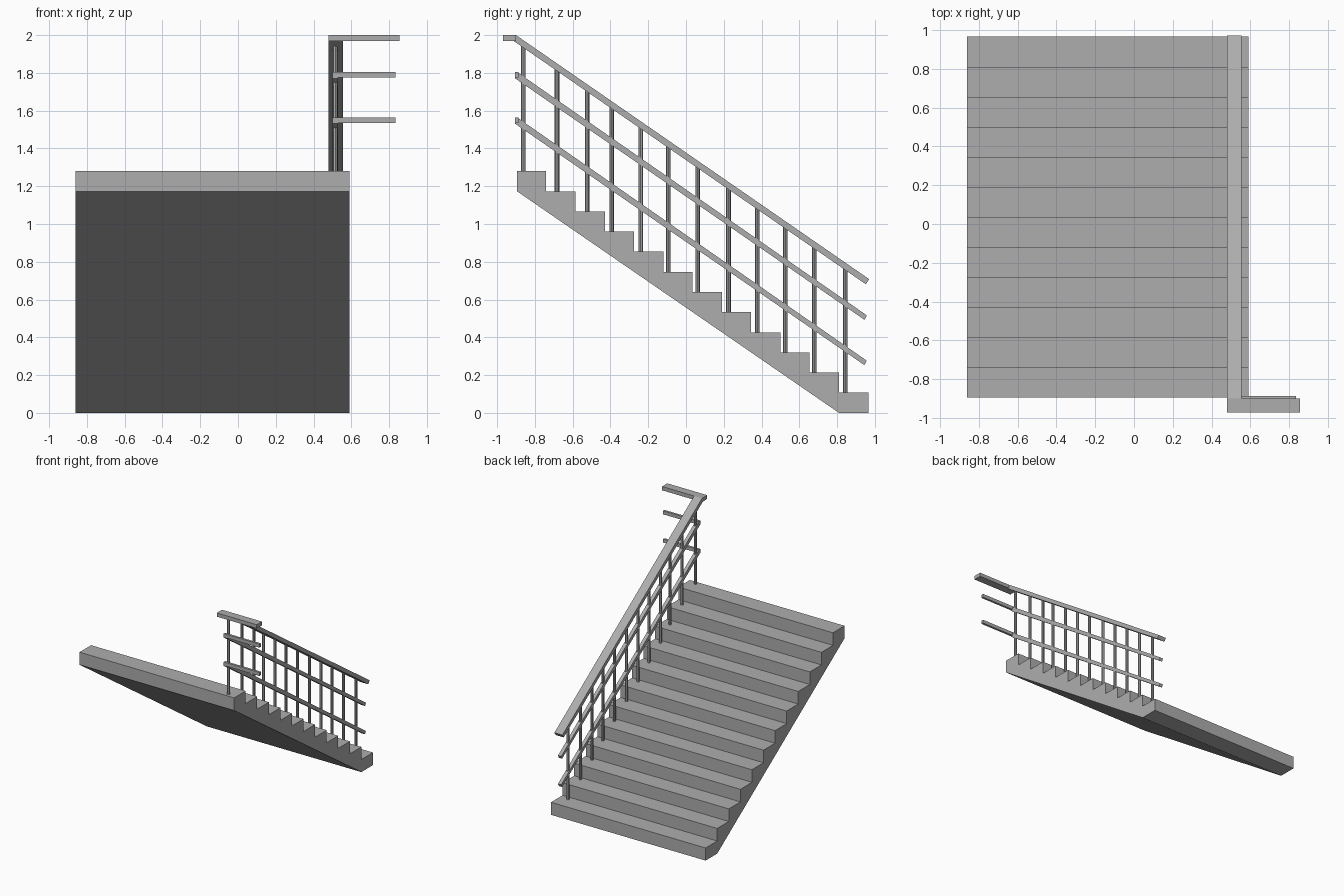
import bpy
import bmesh
from mathutils import Vector

cube = bpy.data.objects.get("Cube")
if cube:
    bpy.data.objects.remove(cube, do_unlink=True)

grey = bpy.data.materials.new("plain grey")
grey.use_nodes = True
grey.diffuse_color = (0.42, 0.42, 0.42, 1)
grey.node_tree.nodes["Principled BSDF"].inputs["Base Color"].default_value = (0.42, 0.42, 0.42, 1)


def finish(name, bm):
    bmesh.ops.recalc_face_normals(bm, faces=bm.faces)
    mesh = bpy.data.meshes.new(name)
    bm.to_mesh(mesh)
    bm.free()
    mesh.materials.append(grey)
    obj = bpy.data.objects.new(name, mesh)
    bpy.context.collection.objects.link(obj)
    return obj


def extrude_side(name, profile, x0, x1):
    """Extrude a closed (y, z) outline from x0 to x1."""
    bm = bmesh.new()
    face = bm.faces.new([bm.verts.new((x0, y, z)) for y, z in profile])
    ext = bmesh.ops.extrude_face_region(bm, geom=[face])
    verts = [v for v in ext["geom"] if isinstance(v, bmesh.types.BMVert)]
    bmesh.ops.translate(bm, verts=verts, vec=Vector((x1 - x0, 0, 0)))
    return finish(name, bm)


def box(name, x0, x1, y0, y1, z0, z1):
    return extrude_side(name, [(y0, z0), (y1, z0), (y1, z1), (y0, z1)], x0, x1)


# Stair flight: stepped top with a sloping soffit
STEPS = 12
BACK, TOP = 0.965, 1.28
TREAD, RISE = 0.155, TOP / STEPS
outline = [(BACK - TREAD, 0), (BACK, 0)]
for i in range(STEPS):
    outline.append((BACK - i * TREAD, (i + 1) * RISE))
    outline.append((BACK - (i + 1) * TREAD, (i + 1) * RISE))
outline.append((BACK - STEPS * TREAD, TOP - RISE))
extrude_side("stair_flight", outline, -0.86, 0.59)

# Handrail: sloping run plus the level return at the top
SLOPE = -0.692
extrude_side("handrail", [(-0.9, 2.0), (0.97, 0.708), (0.952, 0.681), (-0.91, 1.967)],
             0.48, 0.555)
box("handrail_return", 0.48, 0.855, -0.97, -0.9, 1.968, 2.0)

# Two lower rails with their level returns
for name, z in (("middle", 1.805), ("lower", 1.565)):
    end = z + SLOPE * 1.862
    extrude_side(name + "_rail",
                 [(-0.905, z), (-0.895, z), (0.957, end), (0.945, end - 0.024),
                  (-0.905, z - 0.034)], 0.5, 0.53)
    box(name + "_rail_return", 0.5, 0.835, -0.905, -0.886, z - 0.03, z)

# Posts: one on each tread, reaching up to the handrail
posts = [0.844, 0.68, 0.526, 0.378, 0.225, 0.061,
         -0.093, -0.24, -0.394, -0.524, -0.683, -0.862]
for i, y in enumerate(posts):
    z0 = (i + 1) * RISE
    z1 = 1.98 + SLOPE * (y + 0.9)
    bm = bmesh.new()
    bmesh.ops.create_cone(bm, cap_ends=True, segments=8, radius1=0.012,
                          radius2=0.012, depth=z1 - z0)
    bmesh.ops.translate(bm, verts=bm.verts, vec=Vector((0.515, y, (z0 + z1) / 2)))
    finish(f"post_{i + 1}", bm)
